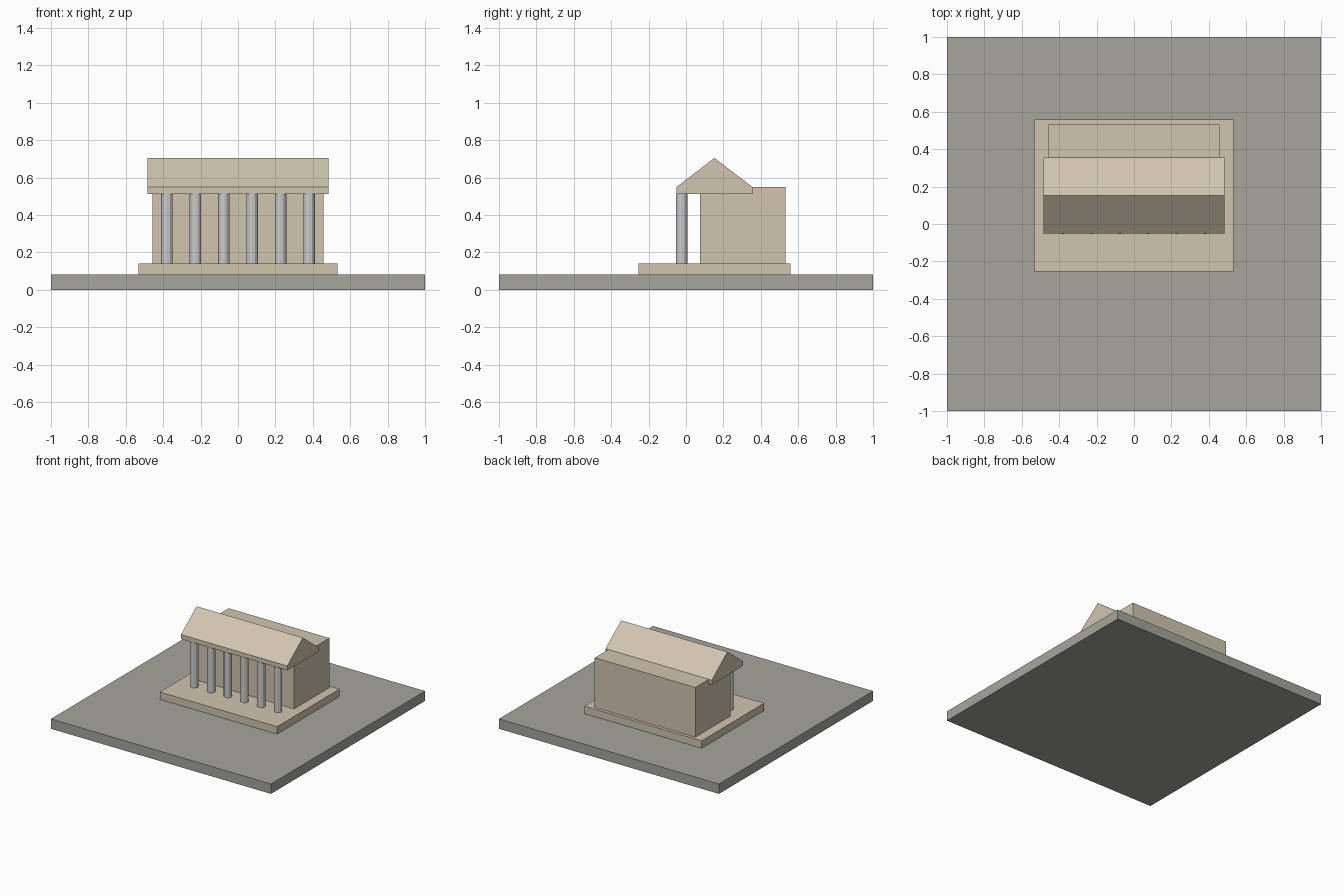
import bpy, bmesh

if "Cube" in bpy.data.objects:
    bpy.data.objects.remove(bpy.data.objects["Cube"])

def material(name, color):
    m = bpy.data.materials.new(name)
    m.diffuse_color = (*color, 1)
    m.use_nodes = True
    m.node_tree.nodes["Principled BSDF"].inputs["Base Color"].default_value = m.diffuse_color
    return m

stone = material("warm_stone", (0.64, 0.56, 0.43))
paving = material("grey_paving", (0.38, 0.38, 0.34))
marble = material("pale_marble", (0.62, 0.64, 0.63))

def box(name, x, y, z, mat):
    bpy.ops.mesh.primitive_cube_add(size=1, location=[(a + b) / 2 for a, b in (x, y, z)])
    ob = bpy.context.object
    ob.name = name
    ob.scale = [b - a for a, b in (x, y, z)]
    bpy.ops.object.transform_apply(location=False, rotation=False, scale=True)
    ob.data.materials.append(mat)

def prism(name, profile, half_width, mat):
    # extrude a (y, z) profile along x
    bm = bmesh.new()
    face = bm.faces.new([bm.verts.new((-half_width, y, z)) for y, z in profile])
    new = bmesh.ops.extrude_face_region(bm, geom=[face], use_keep_orig=True)["geom"]
    bmesh.ops.translate(bm, vec=(2 * half_width, 0, 0),
                        verts=[g for g in new if isinstance(g, bmesh.types.BMVert)])
    bmesh.ops.recalc_face_normals(bm, faces=bm.faces)
    me = bpy.data.meshes.new(name)
    bm.to_mesh(me)
    bm.free()
    me.materials.append(mat)
    bpy.context.collection.objects.link(bpy.data.objects.new(name, me))

# Ground slab, stepped platform and enclosed hall
SLAB, FLOOR, BEAM, EAVE, RIDGE = 0.081, 0.142, 0.513, 0.55, 0.705
box("ground_slab", (-1, 1), (-1, 1), (0, SLAB), paving)
box("platform", (-0.533, 0.533), (-0.253, 0.558), (SLAB, FLOOR), stone)
box("hall", (-0.457, 0.457), (0.076, 0.532), (FLOOR, EAVE), stone)

# Gabled portico roof
prism("portico_roof", [(-0.05, BEAM), (0.355, BEAM), (0.355, EAVE),
                       (0.152, RIDGE), (-0.05, EAVE)], 0.483, stone)

# Row of six columns
for i in range(6):
    bpy.ops.mesh.primitive_cylinder_add(vertices=12, radius=0.031, depth=BEAM - FLOOR,
                                        location=(-0.38 + i * 0.152, -0.023, (BEAM + FLOOR) / 2))
    col = bpy.context.object
    col.name = f"column_{i + 1}"
    col.data.materials.append(marble)
